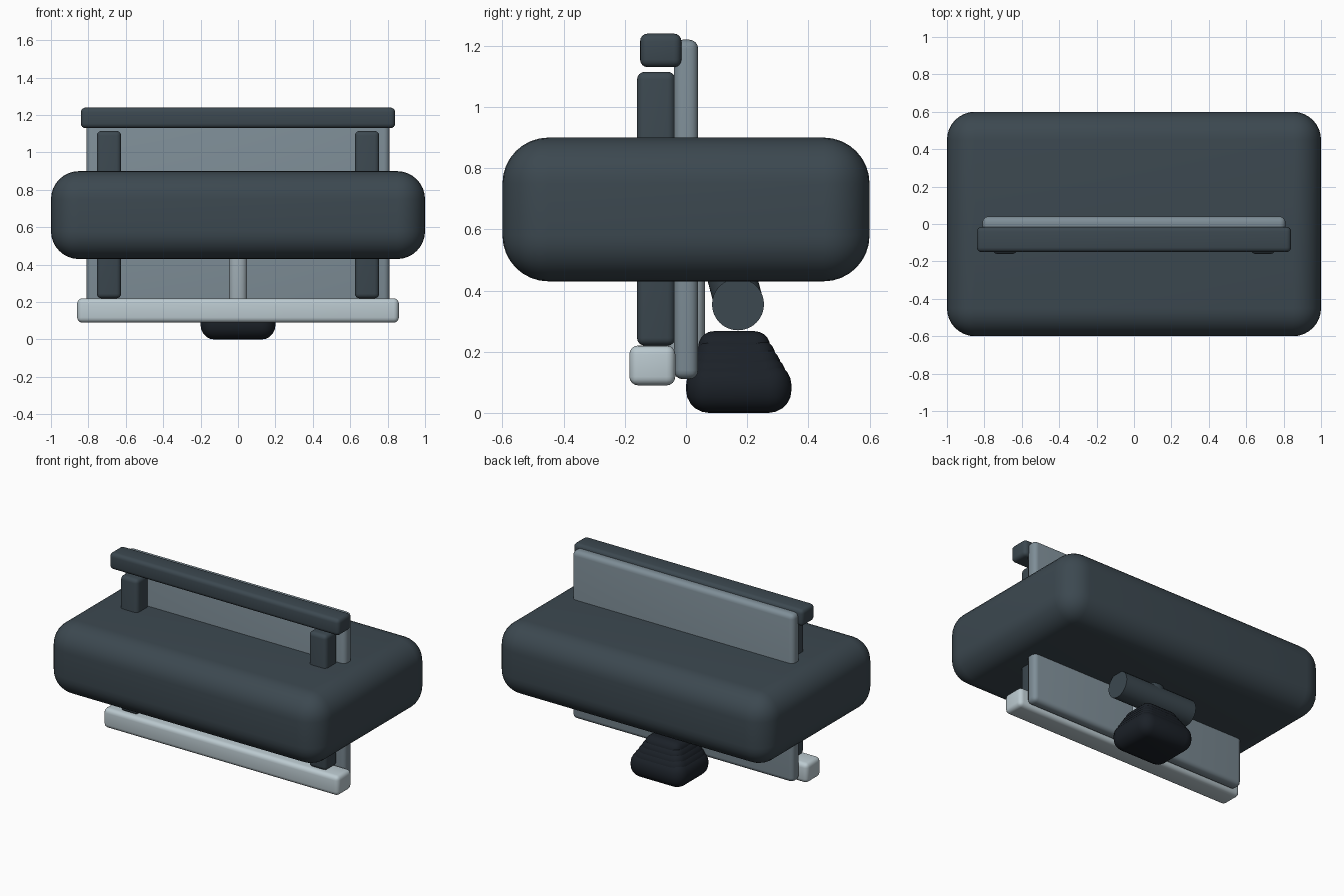
import bpy
from math import radians, atan2, hypot
from mathutils import Vector

if "Cube" in bpy.data.objects:
    bpy.data.objects.remove(bpy.data.objects["Cube"])


def paint(name, r, g, b):
    m = bpy.data.materials.new(name)
    m.diffuse_color = (r, g, b, 1)
    m.use_nodes = True
    m.node_tree.nodes["Principled BSDF"].inputs["Base Color"].default_value = m.diffuse_color
    return m


slate = paint("slate", 0.045, 0.065, 0.08)
steel = paint("steel", 0.21, 0.27, 0.31)
pale = paint("pale", 0.5, 0.59, 0.63)
black = paint("black", 0.011, 0.015, 0.021)
silver = paint("silver", 0.36, 0.43, 0.47)


def finish(ob, name, mat):
    ob.name = name
    ob.data.materials.append(mat)
    bpy.ops.object.shade_smooth_by_angle(angle=radians(35))
    return ob


def rounded_box(name, x, y, z, radius, mat, segments=4):
    """Box from (min, max) ranges with rounded edges."""
    bpy.ops.mesh.primitive_cube_add(size=1, location=[sum(r) / 2 for r in (x, y, z)])
    ob = bpy.context.object
    ob.scale = [r[1] - r[0] for r in (x, y, z)]
    bpy.ops.object.transform_apply(location=False, rotation=False, scale=True)
    bev = ob.modifiers.new("round", "BEVEL")
    bev.width = radius
    bev.segments = segments
    bpy.ops.object.modifier_apply(modifier=bev.name)
    return finish(ob, name, mat)


def rod(name, a, b, radius, mat):
    """Cylinder between two points."""
    a, b = Vector(a), Vector(b)
    d = b - a
    bpy.ops.mesh.primitive_cylinder_add(
        vertices=32, radius=radius, depth=d.length, location=(a + b) / 2,
        rotation=(0, atan2(hypot(d.x, d.y), d.z), atan2(d.y, d.x)))
    return finish(bpy.context.object, name, mat)


# Main rounded body
rounded_box("body", (-1, 1), (-0.6, 0.6), (0.43, 0.9), 0.15, slate, 8)

# Upright panel with its rails and posts
rounded_box("back_panel", (-0.81, 0.81), (-0.04, 0.04), (0.11, 1.22), 0.03, steel)
rounded_box("top_rail", (-0.84, 0.84), (-0.15, -0.015), (1.13, 1.24), 0.025, slate)
rounded_box("bottom_rail", (-0.86, 0.86), (-0.185, -0.035), (0.09, 0.22), 0.028, pale)
for side in (-1, 1):
    rounded_box("post", (side * 0.69 - 0.065, side * 0.69 + 0.065),
                (-0.16, -0.035), (0.22, 1.115), 0.025, slate)

# Central support
rounded_box("centre_support", (-0.05, 0.05), (-0.062, 0.062), (0.15, 0.7), 0.04, silver)

# Cross roller with the neck joining it to the body
rod("cross_roller", (-0.27, 0.17, 0.355), (0.27, 0.17, 0.355), 0.085, slate)
rod("roller_neck", (0, 0.175, 0.35), (0, 0.13, 0.52), 0.08, slate)

# Stepped foot, layers shrinking upward
layers = 5
for i in range(layers):
    t = i / (layers - 1)
    half = 0.2 - 0.07 * t
    rounded_box("foot_layer", (-half, half), (0.04 * t, 0.345 - 0.07 * t),
                (0.06 * t, 0.165 + 0.102 * t), 0.075 - 0.025 * t, black, 5)
